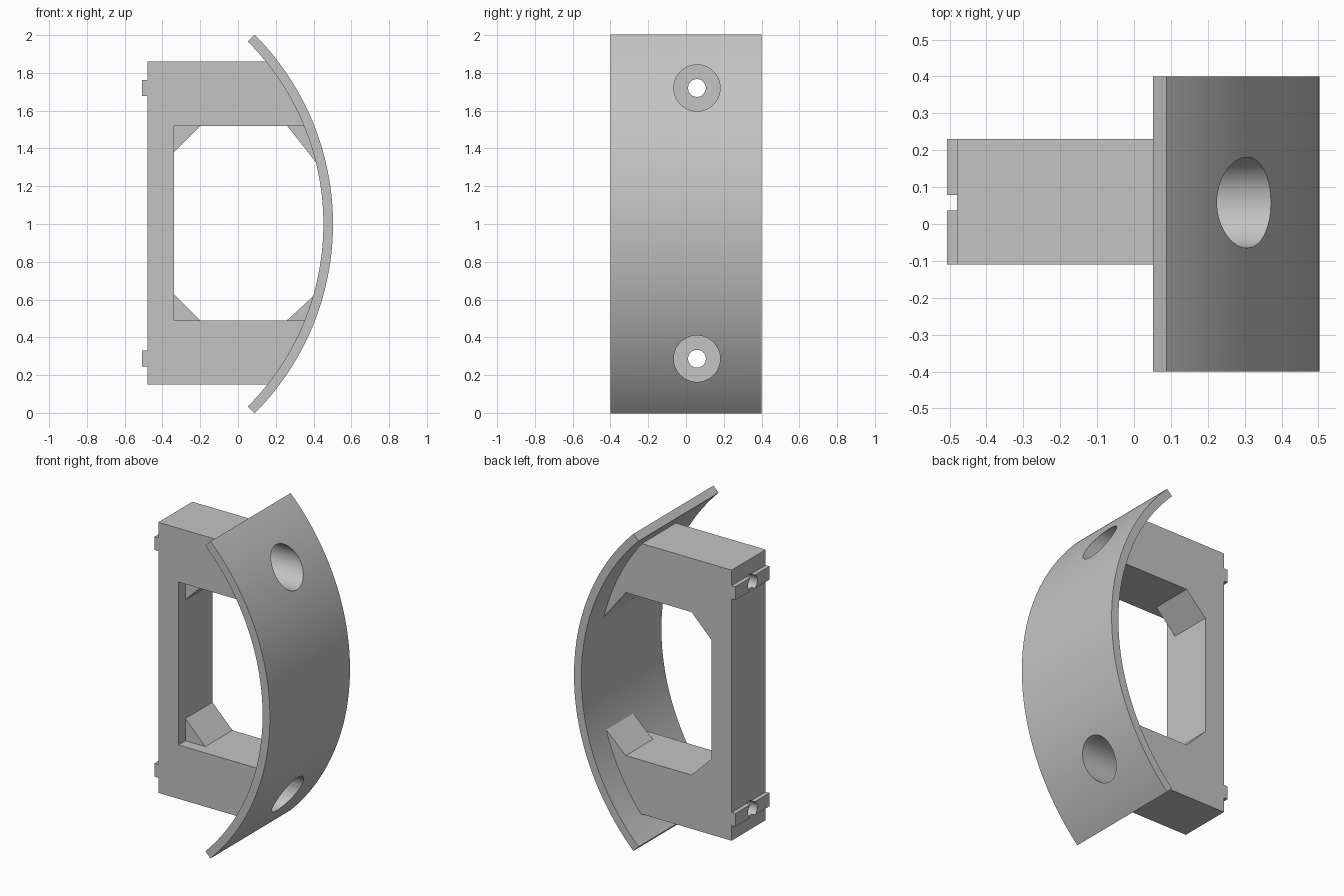
import bpy, bmesh, math
from mathutils import Matrix

cube = bpy.data.objects.get("Cube")
if cube:
    bpy.data.objects.remove(cube, do_unlink=True)

# Main dimensions
ARC_X, ARC_Z = -0.914, 1.0          # centre of the plate's curve
R_OUT, R_IN, R_MID = 1.417, 1.366, 1.39
FRONT, BACK = -0.11, 0.23           # block depth
HOLE_Y = 0.058
HOLE_Z = (0.287, 1.72)

grey = bpy.data.materials.new("plain grey")
grey.use_nodes = True
grey.diffuse_color = (0.55, 0.55, 0.55, 1)
grey.node_tree.nodes["Principled BSDF"].inputs["Base Color"].default_value = grey.diffuse_color


def make_object(name, bm):
    bmesh.ops.recalc_face_normals(bm, faces=bm.faces)
    mesh = bpy.data.meshes.new(name)
    bm.to_mesh(mesh)
    bm.free()
    mesh.materials.append(grey)
    obj = bpy.data.objects.new(name, mesh)
    bpy.context.collection.objects.link(obj)
    return obj


def extrude_profile(name, points, y0, y1):
    """Extrude an (x, z) outline from y0 to y1."""
    bm = bmesh.new()
    face = bm.faces.new([bm.verts.new((x, y0, z)) for x, z in points])
    new = bmesh.ops.extrude_face_region(bm, geom=[face])["geom"]
    verts = [v for v in new if isinstance(v, bmesh.types.BMVert)]
    bmesh.ops.translate(bm, verts=verts, vec=(0, y1 - y0, 0))
    return make_object(name, bm)


def cylinder_x(name, radius, x0, x1, z):
    bm = bmesh.new()
    place = Matrix.Translation(((x0 + x1) / 2, HOLE_Y, z)) @ Matrix.Rotation(math.pi / 2, 4, "Y")
    bmesh.ops.create_cone(bm, cap_ends=True, segments=48, radius1=radius,
                          radius2=radius, depth=x1 - x0, matrix=place)
    return make_object(name, bm)


def arc(radius, a0, a1, steps):
    angles = [a0 + (a1 - a0) * i / steps for i in range(steps + 1)]
    return [(ARC_X + radius * math.cos(a), ARC_Z + radius * math.sin(a)) for a in angles]


def combine(target, tool, operation):
    tool.hide_render = True
    mod = target.modifiers.new(operation, "BOOLEAN")
    mod.operation, mod.solver, mod.object = operation, "EXACT", tool
    bpy.context.view_layer.objects.active = target
    bpy.ops.object.modifier_apply(modifier=mod.name)
    bpy.data.objects.remove(tool, do_unlink=True)


# Block with two locating tabs on its flat side
low, high = 0.15, 1.86
outline = [(-0.48, low)]
outline += arc(R_MID, math.asin((low - ARC_Z) / R_MID), math.asin((high - ARC_Z) / R_MID), 48)
outline += [(-0.48, high)]
for z in reversed(HOLE_Z):
    t = 0.042
    outline += [(-0.48, z + t), (-0.507, z + t), (-0.507, z - t), (-0.48, z - t)]
bracket = extrude_profile("curved_mounting_bracket", outline, FRONT, BACK)

# Window: square-cornered at the front, with corner gussets behind
square = [(-0.34, 0.49), (0.6, 0.49), (0.6, 1.52), (-0.34, 1.52)]
gusseted = [(-0.2, 0.49), (0.26, 0.49), (0.47, 0.684), (0.6, 0.684), (0.6, 1.254),
            (0.47, 1.254), (0.26, 1.52), (-0.2, 1.52), (-0.34, 1.38), (-0.34, 0.63)]
combine(bracket, extrude_profile("window_cutter", gusseted, -0.3, 0.4), "DIFFERENCE")
combine(bracket, extrude_profile("front_window_cutter", square, -0.3, -0.04), "DIFFERENCE")

# Curved plate
quarter = math.pi / 4
plate = extrude_profile("curved_plate", arc(R_OUT, -quarter, quarter, 64)
                        + arc(R_IN, quarter, -quarter, 64), -0.4, 0.4)
combine(bracket, plate, "UNION")

# Counterbored screw holes
for z in HOLE_Z:
    combine(bracket, cylinder_x("counterbore_cutter", 0.123, -0.34, 0.7, z), "DIFFERENCE")
    combine(bracket, cylinder_x("screw_hole_cutter", 0.047, -0.7, 0.0, z), "DIFFERENCE")

# Smooth the curves, keep the edges sharp
bpy.ops.object.select_all(action="DESELECT")
bracket.select_set(True)
bpy.context.view_layer.objects.active = bracket
bpy.ops.object.shade_smooth_by_angle(angle=math.radians(25))
